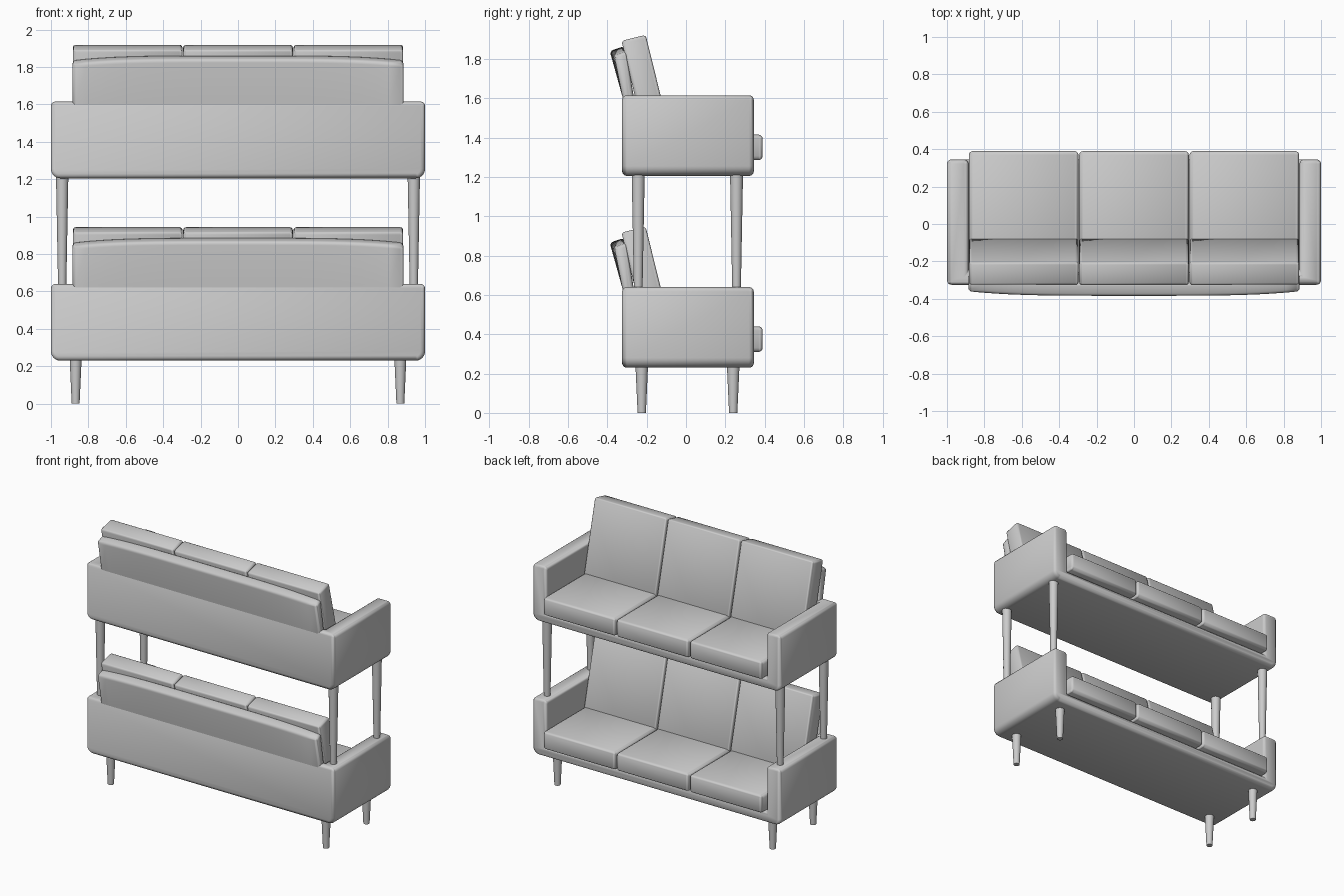
import bpy, bmesh, math
from mathutils import Vector

cube = bpy.data.objects.get("Cube")
if cube:
    bpy.data.objects.remove(cube, do_unlink=True)

grey = bpy.data.materials.new("soft grey")
grey.use_nodes = True
COLOUR = (0.6, 0.6, 0.6, 1)
grey.diffuse_color = COLOUR
grey.node_tree.nodes["Principled BSDF"].inputs["Base Color"].default_value = COLOUR


def finish(bm, name, bevel=0.0, cutter=None):
    """Turn a bmesh into an object, cut it, round its edges and smooth it."""
    bmesh.ops.recalc_face_normals(bm, faces=bm.faces)
    mesh = bpy.data.meshes.new(name)
    bm.to_mesh(mesh)
    bm.free()
    mesh.materials.append(grey)
    obj = bpy.data.objects.new(name, mesh)
    bpy.context.collection.objects.link(obj)
    bpy.ops.object.select_all(action='DESELECT')
    bpy.context.view_layer.objects.active = obj
    obj.select_set(True)
    if cutter:
        mod = obj.modifiers.new("recess", 'BOOLEAN')
        mod.operation = 'DIFFERENCE'
        mod.solver = 'EXACT'
        mod.object = cutter
        bpy.ops.object.modifier_apply(modifier=mod.name)
        bpy.data.objects.remove(cutter, do_unlink=True)
    if bevel:
        mod = obj.modifiers.new("rounding", 'BEVEL')
        mod.width = bevel
        mod.segments = 4
        mod.limit_method = 'ANGLE'
        mod.angle_limit = math.radians(30)
        mod.use_clamp_overlap = False
        mod.harden_normals = True
        bpy.ops.object.modifier_apply(modifier=mod.name)
    bpy.ops.object.shade_smooth_by_angle(angle=math.radians(35))
    return obj


def loft(name, rings, bevel=0.0, cutter=None):
    """Skin a row of matching closed outlines and cap both ends."""
    bm = bmesh.new()
    loops = [[bm.verts.new(p) for p in ring] for ring in rings]
    n = len(loops[0])
    for a, b in zip(loops, loops[1:]):
        for i in range(n):
            j = (i + 1) % n
            bm.faces.new((a[i], a[j], b[j], b[i]))
    bm.faces.new(loops[0])
    bm.faces.new(loops[-1])
    return finish(bm, name, bevel, cutter)


def prism_x(name, outline, x0, x1, bevel=0.0):
    return loft(name, [[(x, y, z) for y, z in outline] for x in (x0, x1)], bevel)


def rectangle(y0, y1, z0, z1):
    return [(y0, z0), (y1, z0), (y1, z1), (y0, z1)]


def leg(name, x, y, z0, z1, r0, r1):
    bm = bmesh.new()
    bmesh.ops.create_cone(bm, cap_ends=True, segments=24, radius1=r0, radius2=r1, depth=z1 - z0)
    bmesh.ops.translate(bm, verts=bm.verts, vec=Vector((x, y, (z0 + z1) / 2)))
    finish(bm, name)


INNER = 0.885   # inside face of the arms


def body(name, base):
    # outline with large rounded lower corners
    radius, steps = 0.05, 6
    right = [(1 - radius + radius * math.sin(t), base + radius - radius * math.cos(t))
             for t in (math.pi / 2 * i / steps for i in range(steps + 1))]
    right.append((1, base + 0.41))
    outline = right + [(-x, z) for x, z in reversed(right)]
    recess = prism_x("recess_cutter", rectangle(-0.26, 0.6, base + 0.08, base + 0.6), -INNER, INNER)
    recess.hide_render = True
    loft(name, [[(x, y, z) for x, z in outline] for y in (-0.325, 0.345)], 0.024, recess)


def back_panel(name, base):
    # leaning panel, bowed towards its middle
    rings = []
    for i in range(25):
        t = -1 + i / 12
        drop = 0.025 * abs(t) ** 4
        rings.append([(INNER * t, y, base + z) for y, z in (
            (-0.324, 0.27), (-0.324, 0.405), (-0.388 + drop, 0.635 - drop),
            (-0.315 + drop / 2, 0.66 - drop), (-0.262, 0.38), (-0.262, 0.27))])
    loft(name, rings, 0.018)


def sofa(level, base):
    body(level + "_sofa_body", base)
    back_panel(level + "_back_panel", base)
    width = 2 * INNER / 3
    for i, side in enumerate(("right", "middle", "left")):
        x0 = -INNER + i * width + 0.002
        x1 = x0 + width - 0.004
        prism_x(f"{level}_{side}_seat_cushion",
                rectangle(-0.22, 0.39, base + 0.08, base + 0.21), x0, x1, 0.022)
        back = [(-0.075, 0.19), (-0.205, 0.717), (-0.328, 0.687), (-0.2, 0.16)]
        prism_x(f"{level}_{side}_back_cushion",
                [(y, base + z) for y, z in back], x0, x1, 0.016)


sofa("lower", 0.23)
sofa("upper", 1.205)

# short feet below, long posts between the two sofas
for sx, side in ((-1, "right"), (1, "left")):
    for k, end in enumerate(("front", "back")):
        leg(f"{end}_{side}_foot", sx * 0.868, (-0.225, 0.24)[k], 0, 0.24, 0.021, 0.032)
        leg(f"{end}_{side}_post", sx * 0.94, (-0.243, 0.257)[k], 0.63, 1.215, 0.022, 0.033)
